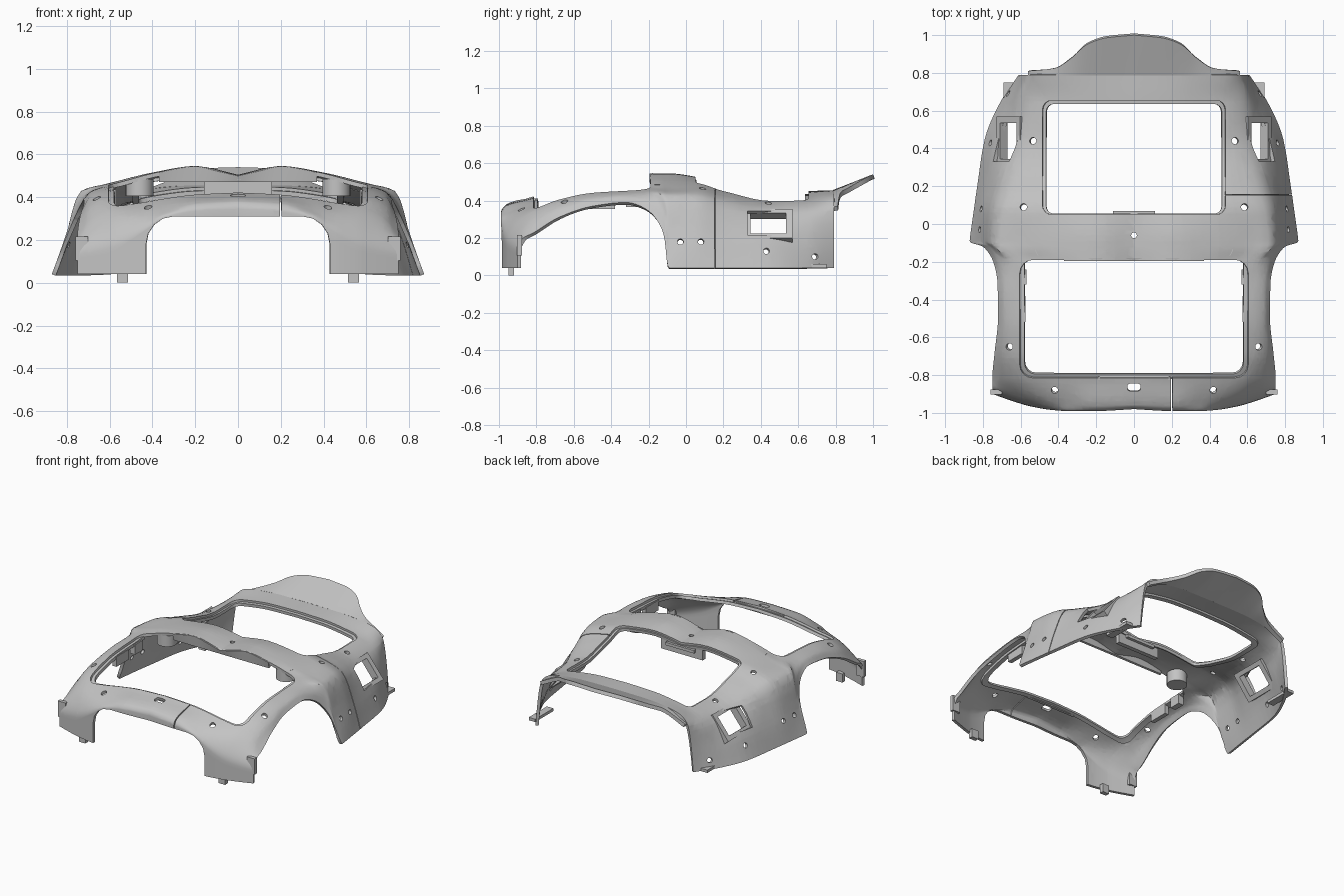
import bpy, bmesh, math
from mathutils import Vector, Matrix

if "Cube" in bpy.data.objects:
    bpy.data.objects.remove(bpy.data.objects["Cube"])

grey = bpy.data.materials.new("plain grey")
grey.use_nodes = True
grey.diffuse_color = (0.55, 0.55, 0.55, 1)
grey.node_tree.nodes["Principled BSDF"].inputs["Base Color"].default_value = grey.diffuse_color


def make_object(name, bm):
    mesh = bpy.data.meshes.new(name)
    bm.to_mesh(mesh)
    bm.free()
    mesh.materials.append(grey)
    obj = bpy.data.objects.new(name, mesh)
    bpy.context.collection.objects.link(obj)
    return obj


def shade(obj):
    bpy.ops.object.select_all(action="DESELECT")
    obj.select_set(True)
    bpy.context.view_layer.objects.active = obj
    bpy.ops.object.shade_smooth_by_angle(angle=math.radians(35))


def smooth_path(points, steps):
    """Curve through the points that never overshoots them."""
    spans = [max((b - a).length, 0.001) for a, b in zip(points, points[1:])]
    slopes = [(b - a) / s for a, b, s in zip(points, points[1:], spans)]

    def blend(a, b):
        return 2 * a * b / (a + b) if a * b > 0 else 0

    middle = [Vector([blend(p, q) for p, q in zip(a, b)]) for a, b in zip(slopes, slopes[1:])]
    tangents = [slopes[0]] + middle + [slopes[-1]]
    path = []
    for i, span in enumerate(spans):
        for k in range(steps):
            t = k / steps
            u = 1 - t
            path.append(points[i] * (1 + 2 * t) * u * u + tangents[i] * span * t * u * u
                        + points[i + 1] * t * t * (3 - 2 * t) - tangents[i + 1] * span * t * t * u)
    return path + [points[-1]]


def prism(axis, centre, half_size, radius=0.0, limit=None):
    """Outward planes of a rounded rectangle pushed along an axis, with an optional end plane."""
    outline = []
    for corner in range(4):
        a = centre[0] + (half_size[0] - radius) * (1 if corner in (0, 3) else -1)
        b = centre[1] + (half_size[1] - radius) * (1 if corner < 2 else -1)
        for k in range(5):
            angle = (corner + k / 4) * math.pi / 2
            outline.append((a + radius * math.cos(angle), b + radius * math.sin(angle)))
    place = {"X": lambda a, b: Vector((0, a, b)),
             "Y": lambda a, b: Vector((a, 0, b)),
             "Z": lambda a, b: Vector((a, b, 0))}[axis]
    planes = []
    for p, q in zip(outline, outline[1:] + outline[:1]):
        if math.dist(p, q) > 0.0001:
            planes.append((place(*p), place(q[1] - p[1], p[0] - q[0]).normalized()))
    return planes + ([limit] if limit else [])


def carve(bm, planes, keep=False):
    """Remove the part of a sheet inside the planes, or keep only that part."""
    inside = list(bm.faces)
    for k, (point, normal) in enumerate(planes):
        geom = set(inside)
        for face in inside:
            geom.update(face.edges)
            geom.update(face.verts)
        bmesh.ops.bisect_plane(bm, geom=list(geom), dist=0.00001, plane_co=point, plane_no=normal)
        inside = []
        for face in bm.faces:
            middle = face.calc_center_median()
            if all((middle - p).dot(n) < 0 for p, n in planes[:k + 1]):
                inside.append(face)
    chosen = set(inside)
    doomed = [f for f in bm.faces if f not in chosen] if keep else inside
    bmesh.ops.delete(bm, geom=doomed, context="FACES")


def shell(name, rows, thickness=0.02, drop=0.0, keep=None, holes=()):
    """Mirrored sheet lofted through half rows, pierced, then thickened inwards."""
    halves = [smooth_path(row, 4) for row in rows]
    columns = [smooth_path(list(column), 5) for column in zip(*halves)]
    bm = bmesh.new()
    grid = []
    for row in zip(*columns):
        full = [Vector((-p.x, p.y, p.z)) for p in row[:0:-1]] + list(row)
        grid.append([bm.verts.new(p - Vector((0, 0, drop))) for p in full])
    for low, high in zip(grid, grid[1:]):
        for j in range(len(low) - 1):
            bm.faces.new((low[j], low[j + 1], high[j + 1], high[j]))
    if keep:
        carve(bm, keep, keep=True)
    for hole in holes:
        carve(bm, hole)
    obj = make_object(name, bm)
    solid = obj.modifiers.new("thickness", "SOLIDIFY")
    solid.thickness = thickness
    solid.offset = -1
    graph = bpy.context.evaluated_depsgraph_get()
    graph.update()
    baked = bpy.data.meshes.new_from_object(obj.evaluated_get(graph))
    obj.modifiers.clear()
    obj.data = baked
    shade(obj)


def box(name, centre, size, turn=0.0, shift=(0, 0, 0)):
    bm = bmesh.new()
    bmesh.ops.create_cube(bm, size=1)
    bm.transform(Matrix.Translation(centre) @ Matrix.Rotation(turn, 4, "Y")
                 @ Matrix.Translation(shift) @ Matrix.Diagonal((*size, 1)))
    return make_object(name, bm)


# Front fascia rows, bottom edge first
nose_x = (0, .2, .35, .43, .55, .65, .75)
nose_y = (-.98, -.99, -.99, -.985, -.965, -.935, -.9)
brow_y = (-.96, -.965, -.95, -.94, -.92, -.89, -.87)
nose_z = (.345, .335, .305, .25, .18, .15, .13)
brow_z = (.38, .37, .335, .315, .28, .25, .2)
body_rows = [[Vector(p) for p in zip(nose_x, nose_y, [.04] * 7)],
             [Vector(p) for p in zip(nose_x, nose_y, nose_z)],
             [Vector(p) for p in zip(nose_x, brow_y, brow_z)]]

# Cross-sections: position along y, then x and z from the centre to the outer edge
front_ribs = [
    (-.82, (0, .2, .35, .43, .58, .68, .75), (.42, .41, .39, .375, .35, .3, .225)),
    (-.68, (0, .2, .4, .55, .64, .7, .738), (.46, .46, .43, .415, .395, .36, .31)),
    (-.5, (0, .2, .4, .55, .63, .69, .72), (.48, .48, .46, .45, .435, .41, .37)),
    (-.32, (0, .2, .4, .55, .64, .69, .722), (.5, .5, .48, .46, .445, .425, .39)),
    (-.2, (0, .2, .4, .55, .66, .72, .745), (.5, .545, .51, .47, .445, .4, .345))]
rear_ribs = [
    (-.12, (0, .2, .4, .6, .73, .76, .8), (.505, .545, .515, .465, .43, .35, .22)),
    (-.09, (0, .2, .4, .6, .735, .81, .87), (.505, .545, .515, .465, .425, .2, .04)),
    (.06, (0, .2, .4, .58, .72, .8, .85), (.5, .525, .505, .47, .42, .22, .04)),
    (.2, (0, .2, .4, .52, .68, .77, .83), (.47, .48, .46, .445, .39, .22, .04)),
    (.45, (0, .2, .4, .5, .61, .72, .79), (.43, .43, .41, .395, .35, .21, .04)),
    (.65, (0, .2, .4, .5, .6, .66, .705), (.45, .445, .42, .395, .335, .19, .04)),
    (.79, (0, .2, .4, .51, .57, .595, .61), (.455, .455, .44, .415, .35, .2, .04))]
for y, xs, zs in front_ribs + rear_ribs:
    body_rows.append([Vector((x, y, z)) for x, z in zip(xs, zs)])

# Main shell with openings, mouth, seams, side windows and screw holes
mouth_end = (Vector((0, -.85, 0)), Vector((0, 1, 0)))
holes = [prism("Z", (0, -.5025), (.605, .3125), .07),
         prism("Z", (0, .3525), (.485, .3025), .05),
         prism("Y", (0, -.1), (.43, .41), .13, mouth_end),
         prism("Z", (.2, -.9), (.0035, .12)),
         prism("Z", (.7, .155), (.25, .0025)),
         prism("Z", (0, -.865), (.035, .02), .015),
         prism("Z", (0, -.06), (.015, .015), .015)]
for side in (-1, 1):
    half = (Vector((0, 0, 0)), Vector((-side, 0, 0)))
    for x, y in ((.535, .44), (.585, .09), (.66, -.65), (.42, -.88)):
        holes.append(prism("Z", (side * x, y), (.018, .018), .018))
    for y, z in ((-.03, .18), (.08, .18), (.43, .13), (.69, .1)):
        holes.append(prism("X", (y, z), (.016, .016), .016, half))
    holes.append(prism("X", (.44, .28), (.11, .065), 0, half))
shell("body_shell", body_rows, holes=holes)

# Recessed lips round both openings
shell("front_lip", body_rows, drop=.015, keep=prism("Z", (0, -.51), (.62, .31), .07),
      holes=[prism("Z", (0, -.45), (.58, .345), .06)])
shell("rear_lip", body_rows, drop=.015, keep=prism("Z", (0, .355), (.495, .31), .05),
      holes=[prism("Z", (0, .345), (.465, .29), .04)])

# Flared tail lip
tail_x = (0, .15, .25, .33, .42, .56)
base = [Vector(p) for p in zip(tail_x, [.785] * 6, (.456, .455, .453, .448, .435, .365))]
tip = [Vector(p) for p in zip(tail_x, (1, .985, .95, .88, .825, .81), (.54, .535, .515, .475, .44, .37))]
shell("tail_lip", [base, tip], .025)

# Front edge of the cowl, dash and latch
hood_x = (0, .1, .2, .3, .37)
hood_top = [Vector(p) for p in zip(hood_x, [-.195] * 5, (.499, .522, .544, .53, .515))]
hood_low = [Vector((x, -.185, .47)) for x in hood_x]
shell("cowl_edge", [hood_low, hood_top], .015)
box("dash_plate", (0, .03, .45), (.32, .03, .07))
box("dash_tab", (0, .06, .47), (.22, .02, .02))
box("latch_plate", (0, -.815, .395), (.38, .02, .03))

# Mirrored small parts
for side in (-1, 1):
    post = bmesh.new()
    bmesh.ops.create_cone(post, cap_ends=True, segments=24, radius1=.065, radius2=.065, depth=.08)
    post.transform(Matrix.Translation((side * .46, -.125, .445)))
    shade(make_object("cowl_post", post))
    box("rail_bracket", (side * .59, -.45, .39), (.03, .14, .07))
    box("rear_rail_bracket", (side * .59, -.28, .4), (.04, .08, .07))
    box("locating_foot", (side * .54, -.935, .03), (.05, .03, .06))
    box("corner_tab", (side * .73, -.89, .16), (.06, .025, .11))
    box("rear_sill", (side * .665, .65, .05), (.05, .2, .02))
    for end in (-1, 1):
        pocket = (side * .645, .44, .262)
        box("window_frame_post", pocket, (.2, .035, .05), side * .9, (0, end * .1125, 0))
        box("window_frame_rail", pocket, (.03, .19, .05), side * .9, (end * .085, 0, 0))
